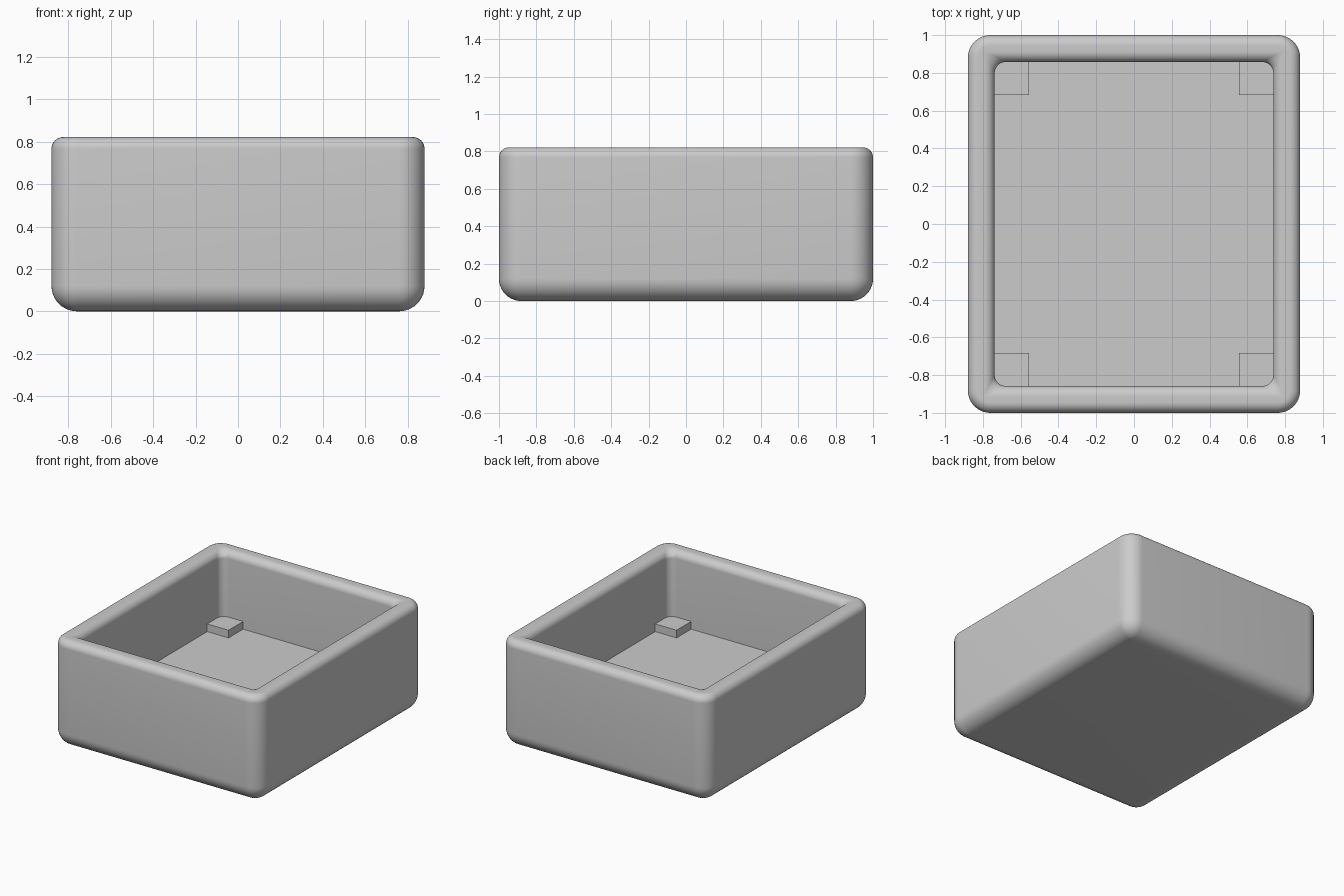
import bpy, bmesh, math

if "Cube" in bpy.data.objects:
    bpy.data.objects.remove(bpy.data.objects["Cube"])

HX, HY, H = 0.88, 1.0, 0.822        # outer half sizes and height
WALL, FLOOR, PAD_TOP = 0.142, 0.263, 0.322
R_OUT, R_RIM, R_IN, R_FIL = 0.12, 0.055, 0.06, 0.055
SEG = 10

grey = bpy.data.materials.new("light grey")
grey.diffuse_color = (0.6, 0.6, 0.6, 1)
grey.use_nodes = True
grey.node_tree.nodes["Principled BSDF"].inputs["Base Color"].default_value = grey.diffuse_color


def arc(cx, cy, r, start):
    """Quarter circle of points, counter-clockwise from a start angle."""
    return [(cx + r * math.cos(start + math.pi / 2 * i / SEG),
             cy + r * math.sin(start + math.pi / 2 * i / SEG)) for i in range(SEG + 1)]


def rounded_rect(inset, r):
    x, y = HX - inset - r, HY - inset - r
    pts = []
    for k, (sx, sy) in enumerate([(1, 1), (-1, 1), (-1, -1), (1, -1)]):
        pts += arc(sx * x, sy * y, r, k * math.pi / 2)
    return pts


def finish(name, bm):
    bmesh.ops.recalc_face_normals(bm, faces=bm.faces)
    mesh = bpy.data.meshes.new(name)
    bm.to_mesh(mesh)
    bm.free()
    mesh.materials.append(grey)
    ob = bpy.data.objects.new(name, mesh)
    bpy.context.collection.objects.link(ob)
    bpy.ops.object.select_all(action='DESELECT')
    ob.select_set(True)
    bpy.context.view_layer.objects.active = ob
    bpy.ops.object.shade_smooth_by_angle(angle=math.radians(30))
    return ob


# Wall profile from underside, up the outside, over the rim, down to the floor:
# each entry is (inset, height, corner radius)
TINY = 0.002
profile = []
for i in range(SEG + 1):                      # rounded bottom edge
    a = math.pi / 2 * i / SEG
    d = R_OUT * (1 - math.sin(a))
    profile.append((d, R_OUT * (1 - math.cos(a)), max(R_OUT - d, TINY)))
for i in range(SEG + 1):                      # outer rim edge
    a = math.pi / 2 * i / SEG
    d = R_RIM * (1 - math.cos(a))
    profile.append((d, H - R_RIM * (1 - math.sin(a)), R_OUT - d))
for i in range(SEG + 1):                      # inner rim edge
    a = math.pi / 2 * i / SEG
    d = R_FIL * (1 - math.sin(a))
    profile.append((WALL - d, H - R_FIL * (1 - math.cos(a)), max(R_IN - d, TINY)))
profile.append((WALL, FLOOR, R_IN))

# Tray body: stacked rounded rectangles, capped underneath and at the floor
bm = bmesh.new()
loops = [[bm.verts.new((x, y, z)) for x, y in rounded_rect(d, r)] for d, z, r in profile]
n = len(loops[0])
for lo, hi in zip(loops, loops[1:]):
    for i in range(n):
        j = (i + 1) % n
        bm.faces.new((lo[i], lo[j], hi[j], hi[i]))
bm.faces.new(loops[0][::-1])
bm.faces.new(loops[-1])
finish("tray_body", bm)

# Low pads fitted into the four inner corners
ix, iy = HX - WALL, HY - WALL
for sx, side in ((1, "right"), (-1, "left")):
    for sy, end in ((1, "back"), (-1, "front")):
        outline = [(0.557, iy), (0.557, 0.682), (ix, 0.682)]
        outline += arc(ix - R_IN, iy - R_IN, R_IN, 0)
        bm = bmesh.new()
        low = [bm.verts.new((sx * x, sy * y, FLOOR)) for x, y in outline]
        top = [bm.verts.new((sx * x, sy * y, PAD_TOP)) for x, y in outline]
        bm.faces.new(top)
        for i in (0, 1):                      # only the two exposed sides
            bm.faces.new((low[i], low[i + 1], top[i + 1], top[i]))
        for v in [v for v in bm.verts if not v.link_faces]:
            bm.verts.remove(v)
        if bm.faces[:] and sx * sy < 0:
            bmesh.ops.reverse_faces(bm, faces=bm.faces[:])
        finish(f"corner_pad_{end}_{side}", bm)
